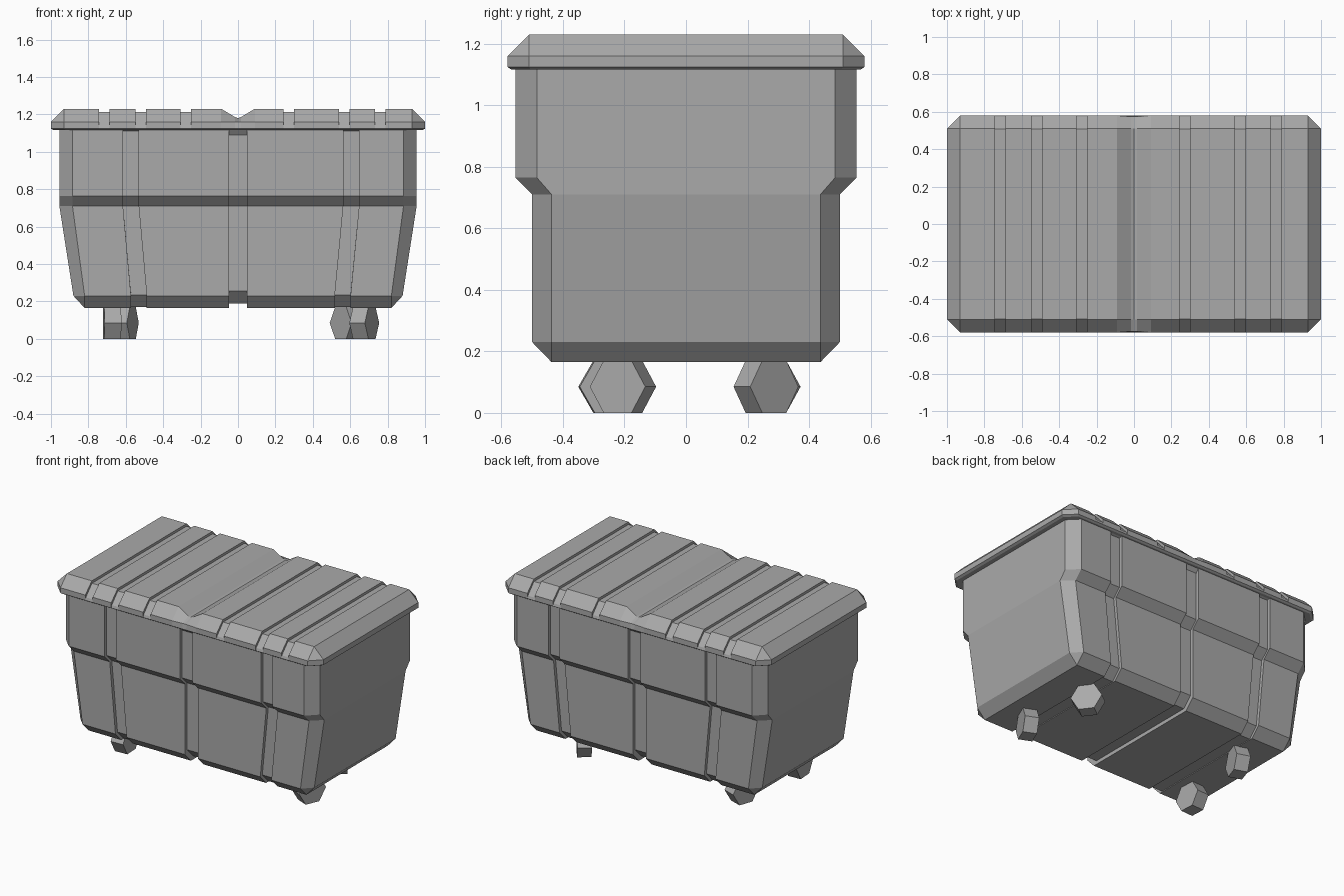
import bpy, bmesh
from math import radians, pi
from mathutils import Matrix

cube = bpy.data.objects.get("Cube")
if cube:
    bpy.data.objects.remove(cube, do_unlink=True)

grey = bpy.data.materials.new("plain grey")
grey.use_nodes = True
GREY = (0.4, 0.4, 0.4, 1)
grey.diffuse_color = GREY
grey.node_tree.nodes["Principled BSDF"].inputs["Base Color"].default_value = GREY


def finish(name, bm):
    bmesh.ops.recalc_face_normals(bm, faces=bm.faces)
    mesh = bpy.data.meshes.new(name)
    bm.to_mesh(mesh)
    bm.free()
    mesh.materials.append(grey)
    obj = bpy.data.objects.new(name, mesh)
    bpy.context.collection.objects.link(obj)
    return obj


def loft(name, rows):
    """Skin rows of front points, mirrored to the back, closed at both ends."""
    bm = bmesh.new()
    front = [[bm.verts.new(p) for p in row] for row in rows]
    back = [[bm.verts.new((x, -y, z)) for x, y, z in row] for row in rows]
    n = len(rows[0])
    for k in range(len(rows) - 1):
        for side in (front, back):
            for i in range(n - 1):
                bm.faces.new((side[k][i], side[k][i + 1], side[k + 1][i + 1], side[k + 1][i]))
        for i in (0, n - 1):
            bm.faces.new((front[k][i], front[k + 1][i], back[k + 1][i], back[k][i]))
    for k in (0, len(rows) - 1):
        for i in range(n - 1):
            bm.faces.new((front[k][i], front[k][i + 1], back[k][i + 1], back[k][i]))
    bmesh.ops.remove_doubles(bm, verts=bm.verts, dist=0.0005)
    bmesh.ops.dissolve_degenerate(bm, edges=bm.edges, dist=0.0001)
    return finish(name, bm)


def groove(a, b, y, z, depth, dz):
    return [(a, -y, z), (a, -y + depth, z + dz), (b, -y + depth, z + dz), (b, -y, z)]


def with_corners(points, xo, xf, yo, yi, z):
    return [(-xo, -yi, z), (-xf, -yo, z)] + points + [(xf, -yo, z), (xo, -yi, z)]


# Tub: chamfered rings with three recessed channels on front and back
def tub_row(z, xo, xf, yo, yi, taper, depth, dz_mid, dz_side):
    pts = []
    for centre, half, dz in ((-0.573, 0.042, dz_side), (0, 0.048, dz_mid), (0.605, 0.042, dz_side)):
        c = centre * taper
        pts += groove(c - half, c + half, yo, z, depth, dz)
    return with_corners(pts, xo, xf, yo, yi, z)


loft("tub", [
    tub_row(0.165, 0.82, 0.82, 0.437, 0.437, 0.925, 0.022, 0.025, 0.005),
    tub_row(0.23, 0.88, 0.82, 0.50, 0.437, 0.925, 0.022, 0.025, 0.005),
    tub_row(0.71, 0.955, 0.885, 0.50, 0.437, 1, 0.022, 0, 0),
    tub_row(0.765, 0.955, 0.885, 0.555, 0.485, 1, 0.022, 0, 0),
    tub_row(1.09, 0.955, 0.885, 0.555, 0.485, 1, 0.022, 0, 0.02),
    tub_row(1.12, 0.955, 0.885, 0.555, 0.485, 1, 0, 0, 0),
])


# Lid: overhanging rim, sloped edge, six cross channels and a middle dip
LID_GROOVES = (-0.715, -0.52, -0.28, 0.272, 0.567, 0.76)


def lid_row(z, xo, xf, yo, yi, depth=0, drop=0, dip=0, dip_in=0):
    pts = []
    for i, c in enumerate(LID_GROOVES):
        if i == 3:
            pts += [(-0.09, -yo, z), (-0.015, -yo + dip_in, z - dip * 0.9),
                    (0, -yo + dip_in, z - dip),
                    (0.015, -yo + dip_in, z - dip * 0.9), (0.09, -yo, z)]
        pts += groove(c - 0.028, c + 0.028, yo, z, depth, -drop)
    return with_corners(pts, xo, xf, yo, yi, z)


loft("lid", [
    lid_row(1.116, 0.985, 0.92, 0.568, 0.505),
    lid_row(1.124, 1, 0.93, 0.58, 0.51),
    lid_row(1.16, 1, 0.93, 0.58, 0.51, 0.006, 0.018, 0, 0.006),
    lid_row(1.23, 0.93, 0.93, 0.51, 0.51, 0.002, 0.017, 0.05),
])

# Wheels: chunky hexagonal casters, each swivelled its own way
for name, x, y, yaw in (("wheel_front_left", 0.675, -0.205, -23),
                        ("wheel_back_left", 0.585, 0.26, 37),
                        ("wheel_front_right", -0.673, -0.25, 3),
                        ("wheel_back_right", -0.605, 0.265, -19)):
    bm = bmesh.new()
    place = (Matrix.Translation((x, y, 0.085)) @ Matrix.Rotation(radians(yaw), 4, "Z")
             @ Matrix.Rotation(pi / 2, 4, "Y") @ Matrix.Rotation(pi / 2, 4, "Z"))
    bmesh.ops.create_cone(bm, cap_ends=True, segments=6, radius1=0.098,
                          radius2=0.098, depth=0.09, matrix=place)
    # Turn the hexagon so that it rests on a flat side
    low = min(v.co.z for v in bm.verts)
    if low < -0.005:
        spin = (Matrix.Translation((x, y, 0.085)) @ Matrix.Rotation(radians(yaw), 4, "Z")
                @ Matrix.Rotation(pi / 6, 4, "X") @ Matrix.Rotation(radians(-yaw), 4, "Z")
                @ Matrix.Translation((-x, -y, -0.085)))
        bmesh.ops.transform(bm, matrix=spin, verts=bm.verts)
    finish(name, bm)
